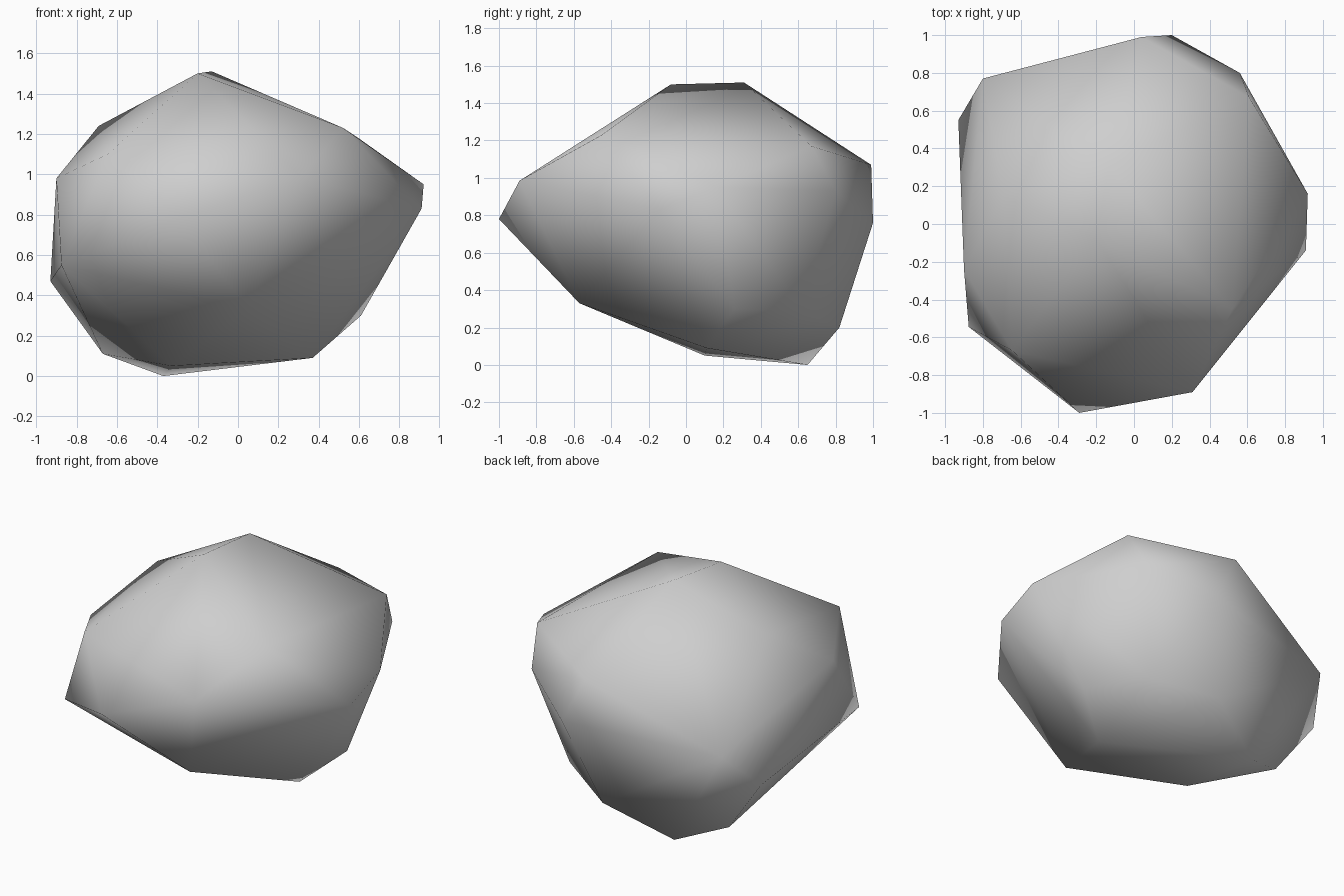
import bpy
import bmesh
from mathutils import Vector

# Remove the default object
default_cube = bpy.data.objects.get("Cube")
if default_cube:
    bpy.data.objects.remove(default_cube, do_unlink=True)


def make_material(name, colour):
    material = bpy.data.materials.new(name)
    material.use_nodes = True
    material.diffuse_color = colour
    shader = next(n for n in material.node_tree.nodes if n.type == "BSDF_PRINCIPLED")
    shader.inputs["Base Color"].default_value = colour
    shader.inputs["Roughness"].default_value = 0.9
    return material


# Corners of the boulder, grouped by region
crown = [(-.13, .31, 1.51), (-.2, -.08, 1.5)]
shoulder = [(.52, -.45, 1.23), (.61, .67, 1.17), (-.69, .15, 1.24), (-.645, -.67, 1.1),
            (.04, .99, 1.07)]
front_corners = [(-.29, -1, .78), (.31, -.89, .985)]
left_corners = [(.92, .16, .95), (.91, -.14, .83), (.56, .8, .93)]
right_corners = [(-.875, -.545, .55), (-.9, -.24, .98), (-.93, .55, .47)]
back_corners = [(.2, 1, .76), (-.8, .77, .7)]
underside = [(.05, -.57, .33), (.61, .26, .3), (.41, .62, .29), (.03, .82, .2),
             (.37, .11, .09), (-.67, .51, .11), (-.33, .1, .05), (-.37, .65, 0)]
regions = [crown, shoulder, front_corners, left_corners, right_corners, back_corners, underside]


def build_hull(name, groups, material):
    """Wrap a tight convex skin around every corner point."""
    mesh = bpy.data.meshes.new(name)
    bm = bmesh.new()
    for group in groups:
        for corner in group:
            bm.verts.new(Vector(corner))
    bmesh.ops.convex_hull(bm, input=bm.verts[:], use_existing_faces=False)

    # Drop points that ended up inside the skin
    loose = [vert for vert in bm.verts if not vert.link_faces]
    bmesh.ops.delete(bm, geom=loose, context="VERTS")
    bmesh.ops.recalc_face_normals(bm, faces=bm.faces[:])
    for face in bm.faces:
        face.smooth = True
    bm.to_mesh(mesh)
    bm.free()

    mesh.materials.append(material)
    hull = bpy.data.objects.new(name, mesh)
    bpy.context.collection.objects.link(hull)
    return hull


# Boulder
stone_grey = make_material("stone_grey", (.62, .62, .62, 1))
build_hull("boulder", regions, stone_grey)
